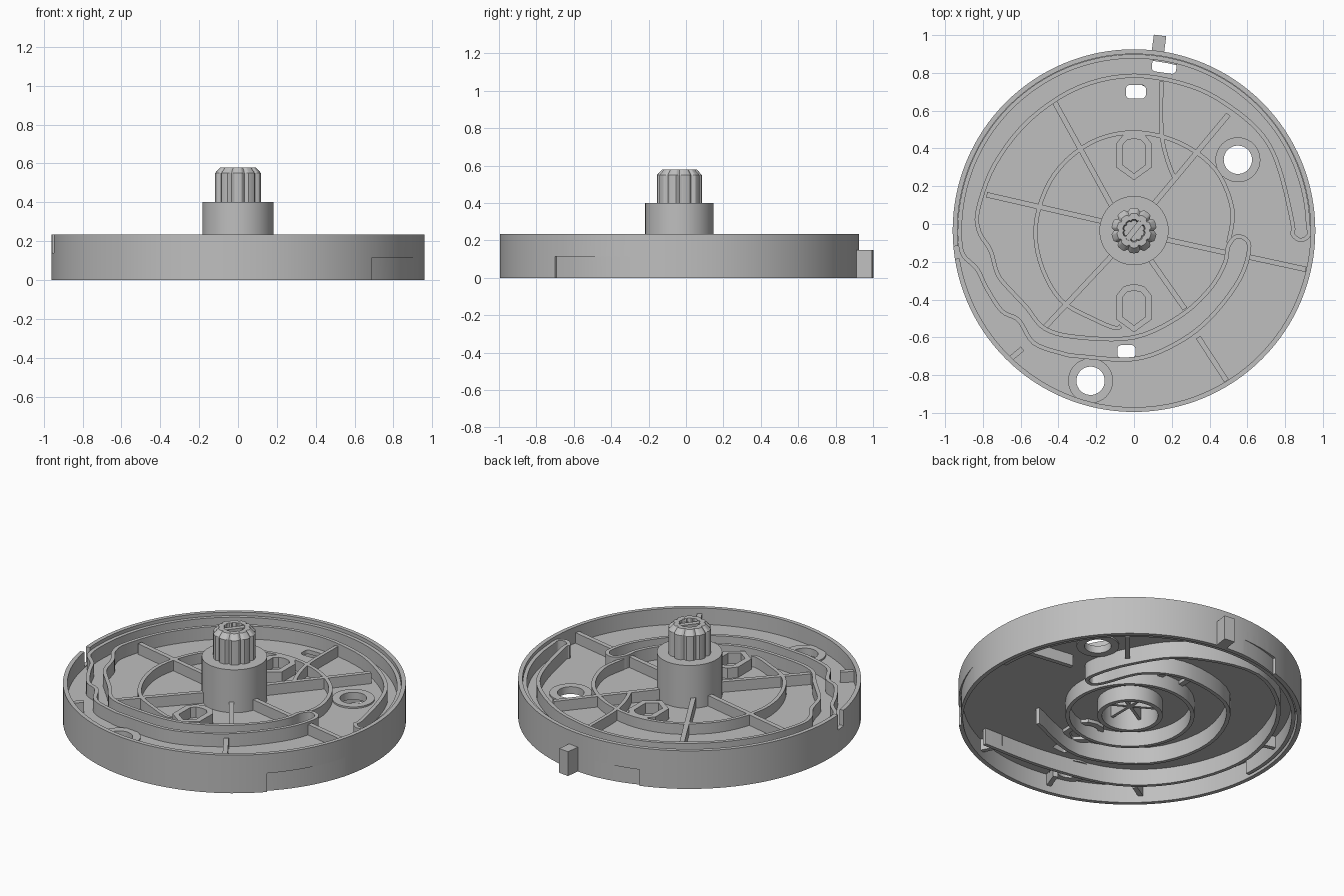
import bpy, bmesh
from math import sin, cos, pi, radians
from mathutils import Vector

old = bpy.data.objects.get("Cube")
if old:
    bpy.data.objects.remove(old, do_unlink=True)

CY = -0.035                      # disc axis
FLOOR_LO, FLOOR_HI = 0.11, 0.135
RIB_HI = 0.2

grey = bpy.data.materials.new("grey_plastic")
grey.use_nodes = True
grey.diffuse_color = (0.52, 0.52, 0.52, 1)
grey.node_tree.nodes["Principled BSDF"].inputs["Base Color"].default_value = (0.52, 0.52, 0.52, 1)


def finish(name, bm):
    bmesh.ops.recalc_face_normals(bm, faces=bm.faces)
    me = bpy.data.meshes.new(name)
    bm.to_mesh(me)
    bm.free()
    ob = bpy.data.objects.new(name, me)
    me.materials.append(grey)
    bpy.context.collection.objects.link(ob)
    shade(ob)
    return ob


def shade(ob):
    bpy.ops.object.select_all(action='DESELECT')
    bpy.context.view_layer.objects.active = ob
    ob.select_set(True)
    bpy.ops.object.shade_smooth_by_angle(angle=radians(30))


def arc(r, a0=0, a1=360, n=128, c=(0, CY), r_end=None):
    """Points on an arc, optionally changing radius; a full circle leaves out the repeated end."""
    last = n if abs(a1 - a0) >= 360 else n - 1
    grow = 0 if r_end is None else r_end - r
    out = []
    for i in range(n):
        a, q = radians(a0 + (a1 - a0) * i / last), r + grow * i / last
        out.append((c[0] + q * cos(a), c[1] + q * sin(a)))
    return out


def smooth(pts, closed=False, steps=5):
    """Catmull-Rom curve through the points."""
    p = [Vector(q) for q in pts]
    n = len(p)
    get = (lambda i: p[i % n]) if closed else (lambda i: p[max(0, min(n - 1, i))])
    out = []
    for i in range(n if closed else n - 1):
        a, b, c, d = (get(i + k) for k in (-1, 0, 1, 2))
        for s in range(steps):
            t = s / steps
            out.append(0.5 * (2 * b + (c - a) * t + (2 * a - 5 * b + 4 * c - d) * t * t
                              + (3 * b - a - 3 * c + d) * t ** 3))
    return out if closed else out + [p[-1]]


def wall(name, pts, z0, z1, thick=0.022, closed=False):
    """Thin upright wall following a plan path."""
    p = [Vector(q) for q in pts]
    n = len(p)
    bm = bmesh.new()
    rings = []
    for i in range(n):
        prev = p[i - 1] if closed or i else p[i]
        nxt = p[(i + 1) % n] if closed or i < n - 1 else p[i]
        t = (nxt - prev).normalized()
        side = Vector((-t.y, t.x)) * thick / 2
        a, b = p[i] + side, p[i] - side
        rings.append([bm.verts.new((q.x, q.y, z)) for q, z in
                      ((a, z0), (b, z0), (b, z1), (a, z1))])
    for i in range(n if closed else n - 1):
        r, s = rings[i], rings[(i + 1) % n]
        for k in range(4):
            bm.faces.new((r[k], r[(k + 1) % 4], s[(k + 1) % 4], s[k]))
    if not closed:
        bm.faces.new(rings[0])
        bm.faces.new(rings[-1])
    return finish(name, bm)


def loft(name, outline, levels):
    """Stack scaled copies of an outline about the disc axis, capped at both ends."""
    bm = bmesh.new()
    rings = [[bm.verts.new((x * s, CY + y * s, z)) for x, y in outline] for s, z in levels]
    n = len(outline)
    for r, s in zip(rings, rings[1:]):
        for k in range(n):
            bm.faces.new((r[k], r[(k + 1) % n], s[(k + 1) % n], s[k]))
    bm.faces.new(rings[0])
    bm.faces.new(rings[-1])
    return finish(name, bm)


def slot(x, y, hw, hh, turn=0):
    """Rounded rectangular opening."""
    r, t, out = 0.022, radians(turn), []
    for k, (sx, sy) in enumerate(((1, 1), (-1, 1), (-1, -1), (1, -1))):
        for u, v in arc(r, 90 * k, 90 * k + 90, 6, (sx * (hw - r), sy * (hh - r))):
            out.append((x + u * cos(t) - v * sin(t), y + u * sin(t) + v * cos(t)))
    return out


# Outer rim with two tapering recesses and a gap in the upper edge
rim = wall("outer_rim", arc(0.9475), 0, 0.235, 0.025, True)
for name, r, r_end, a0, a1, z0, z1, t in (
        ("side_recess_cutter", 0.97, 0.986, -44, -13, -0.02, 0.115, 0.05),
        ("back_recess_cutter", 0.97, 0.986, 108, 90, -0.02, 0.1, 0.05),
        ("rim_gap_cutter", 0.95, 0.95, 185, 189, 0.14, 0.3, 0.1)):
    cutter = wall(name, arc(r, a0, a1, 12, r_end=r_end), z0, z1, t)
    mod = rim.modifiers.new(name, 'BOOLEAN')
    mod.operation, mod.object, mod.solver = 'DIFFERENCE', cutter, 'EXACT'
    bpy.context.view_layer.objects.active = rim
    bpy.ops.object.modifier_apply(modifier=name)
    bpy.data.objects.remove(cutter, do_unlink=True)
bm = bmesh.new()
bm.from_mesh(rim.data)
bmesh.ops.triangulate(bm, faces=[f for f in bm.faces if len(f.verts) > 4])
bm.to_mesh(rim.data)
bm.free()
rim.data.shade_flat()
shade(rim)

# Floor plate with round holes and slots
holes = [(0.55, 0.34), (-0.23, -0.83)]
outlines = [arc(0.94), arc(0.17, n=48),
            slot(0.01, 0.7, 0.053, 0.036), slot(0.16, 0.835, 0.065, 0.034, -8),
            slot(-0.04, -0.675, 0.048, 0.034)]
outlines += [arc(0.075, n=40, c=h) for h in holes]
cu = bpy.data.curves.new("floor_plate", 'CURVE')
cu.dimensions, cu.fill_mode = '2D', 'BOTH'
cu.extrude = (FLOOR_HI - FLOOR_LO) / 2
for pts in outlines:
    sp = cu.splines.new('POLY')
    sp.points.add(len(pts) - 1)
    for q, (x, y) in zip(sp.points, pts):
        q.co = (x, y, 0, 1)
    sp.use_cyclic_u = True
plate = bpy.data.objects.new("floor_plate", cu)
plate.location.z = (FLOOR_HI + FLOOR_LO) / 2
cu.materials.append(grey)
bpy.context.collection.objects.link(plate)
bpy.ops.object.select_all(action='DESELECT')
bpy.context.view_layer.objects.active = plate
plate.select_set(True)
bpy.ops.object.convert(target='MESH')
shade(plate)

# Raised rings around the round holes
for i, h in enumerate(holes):
    wall(f"hole_ring_{i + 1}", arc(0.097, n=40, c=h), 0.1, 0.145, 0.044, True)

# Winding cam track: inner side, inner hook, outer side, then along the rim to the outer hook
track = [(.84, 0), (.77, .29), (.68, .47), (.51, .62), (.3, .73), (0, .785), (-.29, .725),
         (-.55, .555), (-.735, .32), (-.825, .08), (-.82, -.04), (-.76, -.14), (-.72, -.27),
         (-.645, -.36), (-.57, -.44), (-.47, -.555), (-.29, -.6), (0, -.6), (.24, -.49),
         (.4, -.345), (.48, -.21), (.5, -.115), (.55, -.065), (.61, -.115), (.56, -.29),
         (.4, -.5), (.22, -.635), (0, -.715), (-.29, -.7), (-.38, -.685), (-.53, -.63),
         (-.61, -.51), (-.7, -.46), (-.78, -.34), (-.83, -.24), (-.9, -.17)]
track += arc(0.922, 184, 2, 30) + [(.925, -.06), (.88, -.085), (.837, -.05)]
wall("cam_track_wall", smooth(track, True), FLOOR_LO, 0.215, 0.022, True)

# Inner spiral wall
spiral = [(-.07, -.54), (-.1, -.55), (-.2, -.51), (-.39, -.4), (-.5, -.19), (-.515, .03),
          (-.42, .265), (-.23, .43), (0, .485), (.24, .43), (.43, .29), (.52, .08), (.5, -.1)]
wall("inner_spiral_wall", smooth(spiral), FLOOR_LO, RIB_HI)

# Underside: ring, second winding track and an outer guide
wall("under_ring", arc(0.35, n=64), 0.02, FLOOR_HI - 0.01, 0.022, True)
under = [(.43, -.79), (0, -.77), (-.43, -.66), (-.7, -.38), (-.8, .05), (-.62, .52),
         (-.24, .79), (.18, .68), (.38, .42), (.46, .17), (.41, .11), (.36, .16),
         (.25, .4), (0, .5), (-.36, .39), (-.53, .02), (-.42, -.36), (-.05, -.55), (.35, -.42)]
wall("under_track_wall", smooth(under), 0.01, FLOOR_HI - 0.01)
wall("under_guide_wall", arc(0.915, 0, 184, 64), 0.01, FLOOR_HI - 0.01)

# Stiffening ribs above and below the floor
ribs = [((-.12, .1), (-.42, .645)), ((.1, .1), (.5, .58)), ((-.15, .01), (-.78, .155)),
        ((.16, -.08), (.5, -.155)), ((.61, -.175), (.91, -.24)), ((.08, -.18), (.27, -.45)),
        ((-.11, -.16), (-.47, -.545)), ((.34, -.6), (.49, -.83)), ((-.59, -.66), (-.65, -.71))]
for i, r in enumerate(ribs):
    wall(f"rib_{i + 1}", r, FLOOR_LO, RIB_HI, 0.028)
wall("curved_rib", smooth([(.145, .755), (.145, .5), (.17, .36), (.215, .24)]), FLOOR_LO, RIB_HI)
under_ribs = [((.58, .15), (.94, .1)), ((.4, .42), (.55, .6)), ((-.14, -.85), (-.18, -.96)),
              ((-.56, -.66), (-.66, -.72)), ((.3, -.78), (.36, -.9)), ((-.78, .15), (-.92, .19))]
for i, r in enumerate(under_ribs):
    wall(f"under_rib_{i + 1}", r, 0.04, FLOOR_HI - 0.01, 0.028)

# Pointed sockets in front of and behind the hub
for name, y in (("back_socket", 0.365), ("front_socket", -0.44)):
    shape = [(0, -.115), (.075, -.06), (.075, .06), (.045, .095), (0, .105), (-.045, .095),
             (-.075, .06), (-.075, -.06)]
    wall(name, [(a, y + b) for a, b in shape], 0.09, RIB_HI, 0.036, True)

# Hollow hub with cross webs inside
wall("hub_wall", arc(0.17, n=64), 0.02, 0.4, 0.026, True)
loft("hub_cap", [(x, y - CY) for x, y in arc(0.175, n=64)], [(1, 0.375), (1, 0.4)])
for i in range(3):
    a = radians(60 * i + 30)
    d = Vector((cos(a), sin(a))) * 0.16
    c = Vector((0, CY))
    wall(f"hub_web_{i + 1}", [c - d, c + d], 0.08, 0.38, 0.018)

# Fluted drive shaft with chamfered, recessed top
N, LOBES = 120, 10
flutes = []
for i in range(N):
    a = 2 * pi * i / N
    r = 0.12 - 0.014 * max(0, cos(LOBES * a)) ** 2
    flutes.append((r * cos(a), r * sin(a)))
loft("drive_shaft", flutes, [(1, 0.39), (1, 0.55), (0.76, 0.58), (0.5, 0.58), (0.45, 0.54)])
d = Vector((0.08, 0.1)) * 0.5
wall("shaft_key", [Vector((0, CY)) - d, Vector((0, CY)) + d], 0.53, 0.575, 0.03)

# Tab on the back of the rim
wall("rim_tab", [(0.125, 0.9), (0.138, 0.998)], 0, 0.15, 0.066)
